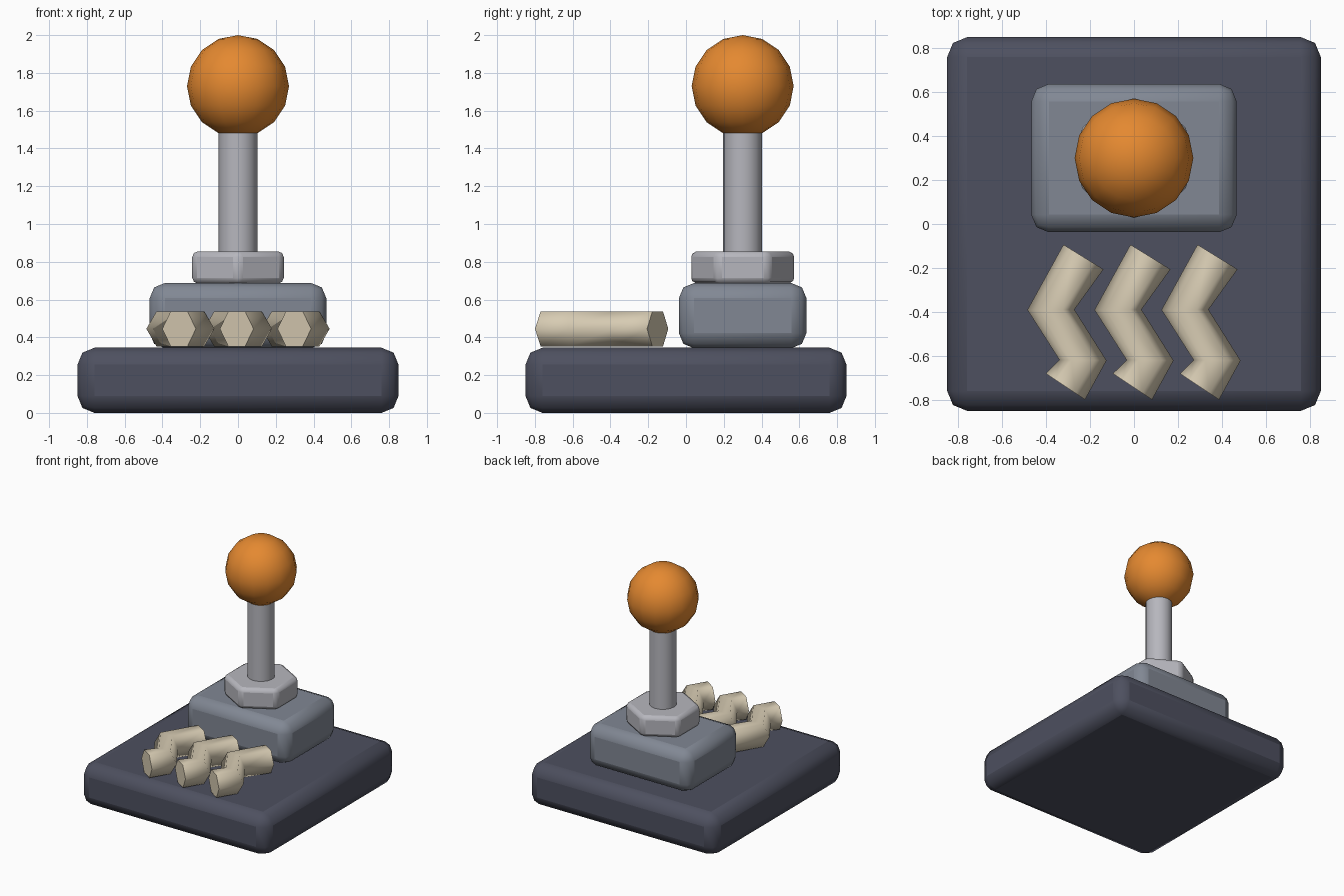
import bpy, bmesh, math
from mathutils import Vector, Matrix

cube = bpy.data.objects.get("Cube")
if cube:
    bpy.data.objects.remove(cube, do_unlink=True)


def material(name, r, g, b):
    m = bpy.data.materials.new(name)
    m.use_nodes = True
    m.diffuse_color = (r, g, b, 1)
    bsdf = next(n for n in m.node_tree.nodes if n.type == 'BSDF_PRINCIPLED')
    bsdf.inputs["Base Color"].default_value = (r, g, b, 1)
    return m


navy = material("dark slate", 0.075, 0.08, 0.115)
slate = material("blue grey", 0.22, 0.245, 0.295)
steel = material("steel", 0.47, 0.47, 0.51)
orange = material("orange", 0.78, 0.25, 0.03)
bone = material("bone", 0.68, 0.6, 0.45)


def finish(bm, name, mat, bevel=0, segments=2, angle=40):
    bmesh.ops.recalc_face_normals(bm, faces=bm.faces)
    mesh = bpy.data.meshes.new(name)
    bm.to_mesh(mesh)
    bm.free()
    mesh.materials.append(mat)
    ob = bpy.data.objects.new(name, mesh)
    bpy.context.collection.objects.link(ob)
    if bevel:
        mod = ob.modifiers.new("Bevel", 'BEVEL')
        mod.width, mod.segments = bevel, segments
    bpy.ops.object.select_all(action='DESELECT')
    ob.select_set(True)
    bpy.context.view_layer.objects.active = ob
    bpy.ops.object.shade_smooth_by_angle(angle=math.radians(angle))
    return ob


def box(name, mat, size, center, bevel):
    bm = bmesh.new()
    place = Matrix.Translation(center) @ Matrix.Diagonal((*size, 1))
    bmesh.ops.create_cube(bm, size=1, matrix=place)
    return finish(bm, name, mat, bevel, angle=50)


def prism(name, mat, sides, radius, z0, z1, turn=0, bevel=0):
    bm = bmesh.new()
    place = Matrix.Translation((0, STICK_Y, (z0 + z1) / 2)) @ Matrix.Rotation(turn, 4, 'Z')
    bmesh.ops.create_cone(bm, cap_ends=True, segments=sides, radius1=radius,
                          radius2=radius, depth=z1 - z0, matrix=place)
    return finish(bm, name, mat, bevel)


def bent_tube(name, mat, path, radius, sides=6):
    """Sweep a regular polygon along a flat path and cap both ends."""
    bm = bmesh.new()
    rings = []
    for i, p in enumerate(path):
        before = (p - path[i - 1]).normalized() if i else Vector()
        after = (path[i + 1] - p).normalized() if i + 1 < len(path) else Vector()
        side = (before + after).normalized().cross(Vector((0, 0, 1)))
        ring = []
        for k in range(sides):
            a = math.tau * k / sides
            ring.append(bm.verts.new(p + radius * (math.cos(a) * side + Vector((0, 0, math.sin(a))))))
        rings.append(ring)
    for r, s in zip(rings, rings[1:]):
        for k in range(sides):
            n = (k + 1) % sides
            bm.faces.new((r[k], r[n], s[n], s[k]))
    bm.faces.new(rings[0])
    bm.faces.new(rings[-1])
    return finish(bm, name, mat, angle=65)


STICK_Y = 0.3

# Base and gear housing
box("base_plate", navy, (1.7, 1.7, 0.345), (0, 0, 0.1725), 0.09)
box("housing", slate, (0.935, 0.675, 0.345), (0, STICK_Y, 0.515), 0.08)

# Nut, shaft and knob
prism("hex_nut", steel, 6, 0.28, 0.685, 0.855, math.pi / 6 * 0, 0.03)
prism("shaft", steel, 16, 0.103, 0.84, 1.55)
bm = bmesh.new()
bmesh.ops.create_uvsphere(bm, u_segments=16, v_segments=8, radius=0.27,
                          matrix=Matrix.Translation((0, STICK_Y, 1.73)))
finish(bm, "ball_knob", orange)

# Three zigzag bars in front of the housing
zigzag = [(0.075, -0.15), (-0.073, -0.39), (0.073, -0.62), (-0.007, -0.74)]
for label, x in (("right", -0.305), ("middle", 0), ("left", 0.305)):
    bent_tube("zigzag_bar_" + label, bone,
              [Vector((px + x, py, 0.445)) for px, py in zigzag], 0.107)
